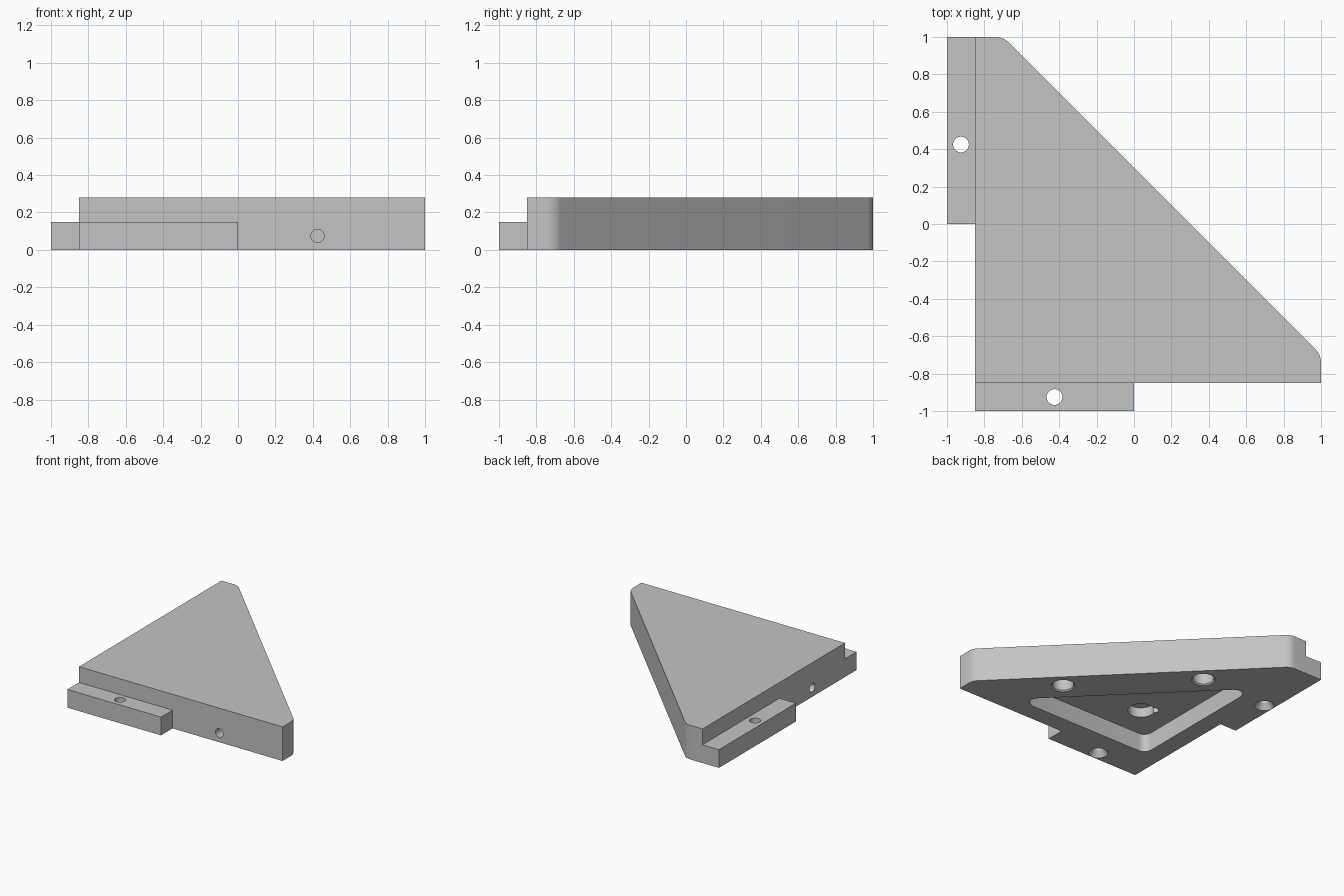
import bpy, bmesh, math
from mathutils import Vector, Matrix

if "Cube" in bpy.data.objects:
    bpy.data.objects.remove(bpy.data.objects["Cube"], do_unlink=True)

grey = bpy.data.materials.new("plain grey")
grey.use_nodes = True
COLOUR = (0.55, 0.55, 0.55, 1)
grey.diffuse_color = COLOUR
grey.node_tree.nodes["Principled BSDF"].inputs["Base Color"].default_value = COLOUR


def finish(name, bm):
    bmesh.ops.recalc_face_normals(bm, faces=bm.faces)
    mesh = bpy.data.meshes.new(name)
    bm.to_mesh(mesh)
    bm.free()
    mesh.materials.append(grey)
    obj = bpy.data.objects.new(name, mesh)
    bpy.context.collection.objects.link(obj)
    return obj


def outline(corners, steps=8):
    """Round each (x, y, radius) corner of a convex polygon."""
    points = []
    for i, (x, y, r) in enumerate(corners):
        p = Vector((x, y))
        if r == 0:
            points.append(p)
            continue
        a = (Vector(corners[i - 1][:2]) - p).normalized()
        b = (Vector(corners[(i + 1) % len(corners)][:2]) - p).normalized()
        half = a.angle(b) / 2
        centre = p + (a + b).normalized() * r / math.sin(half)
        start = p + a * r / math.tan(half) - centre
        turn = math.pi - 2 * half
        for k in range(steps + 1):
            points.append(centre + Matrix.Rotation(turn * k / steps, 2) @ start)
    return points


def prism(name, points, z0, z1):
    bm = bmesh.new()
    face = bm.faces.new([bm.verts.new((p[0], p[1], z0)) for p in points])
    top = bmesh.ops.extrude_face_region(bm, geom=[face])["geom"]
    verts = [v for v in top if isinstance(v, bmesh.types.BMVert)]
    bmesh.ops.translate(bm, verts=verts, vec=(0, 0, z1 - z0))
    return finish(name, bm)


def drill(name, centre, axis, r1, r2, depth):
    """Round cutter starting at centre and running along axis."""
    axis = Vector(axis)
    bm = bmesh.new()
    spin = Vector((0, 0, 1)).rotation_difference(axis).to_matrix().to_4x4()
    place = Matrix.Translation(Vector(centre) + axis * depth / 2) @ spin
    bmesh.ops.create_cone(bm, cap_ends=True, segments=48, radius1=r1,
                          radius2=r2, depth=depth, matrix=place)
    return finish(name, bm)


def cut(obj, cutters):
    bpy.context.view_layer.objects.active = obj
    for cutter in cutters:
        cutter.hide_render = True
        mod = obj.modifiers.new("cut", "BOOLEAN")
        mod.operation = "DIFFERENCE"
        mod.solver = "EXACT"
        mod.object = cutter
        bpy.ops.object.modifier_apply(modifier=mod.name)
        bpy.data.objects.remove(cutter, do_unlink=True)


def box(name, x0, x1, y0, y1, z1):
    return prism(name, [(x0, y0), (x1, y0), (x1, y1), (x0, y1)], 0, z1)


WALL, TOP, STEP, HOLE = -0.85, 0.28, 0.15, 0.425
UP = (0, 0, 1)

# Triangular body with softened tips
body = prism("triangle_body", outline([
    (WALL, WALL, 0), (1, WALL, 0), (1, -0.7, 0.1), (-0.7, 1, 0.1), (WALL, 1, 0)]), 0, TOP)

# Triangular recess underneath
cutters = [prism("recess_cutter", outline([
    (-0.7, -0.7, 0.065), (0.57, -0.7, 0.065), (-0.7, 0.57, 0.065)]), -0.05, STEP)]

# Blind socket with a side notch in the recess roof
cutters.append(drill("socket_cutter", (-HOLE, -HOLE, 0.1), UP, 0.1, 0.1, 0.13))
cutters.append(drill("notch_cutter", (-0.5, -0.36, 0.1), UP, 0.035, 0.035, 0.13))

# Chamfered pockets beside the long edge
for x, y in ((0.43, -0.32), (-0.32, 0.43)):
    cutters.append(drill("pocket_cutter", (x, y, -0.05), UP, 0.08, 0.08, 0.2))
    cutters.append(drill("pocket_chamfer", (x, y, -0.01), UP, 0.1, 0.08, 0.02))

# Blind peg holes in the two straight walls
cutters.append(drill("front_peg_cutter", (HOLE, -0.9, 0.075), (0, 1, 0), 0.035, 0.035, 0.16))
cutters.append(drill("side_peg_cutter", (-0.9, -HOLE, 0.075), (1, 0, 0), 0.035, 0.035, 0.16))
cut(body, cutters)

# Low mounting tabs with countersunk holes
front_tab = box("front_tab", WALL, 0, -1, WALL, STEP)
side_tab = box("side_tab", -1, WALL, 0, 1, STEP)
for tab, x, y in ((front_tab, -HOLE, -0.925), (side_tab, -0.925, HOLE)):
    cut(tab, [drill("screw_cutter", (x, y, -0.05), UP, 0.042, 0.042, 0.3),
              drill("countersink_cutter", (x, y, -0.01), UP, 0.08, 0.04, 0.06)])

# Smooth the rounded walls and keep the edges crisp
bpy.ops.object.select_all(action="DESELECT")
for obj in (body, front_tab, side_tab):
    obj.select_set(True)
bpy.context.view_layer.objects.active = body
bpy.ops.object.shade_smooth_by_angle(angle=math.radians(30))
